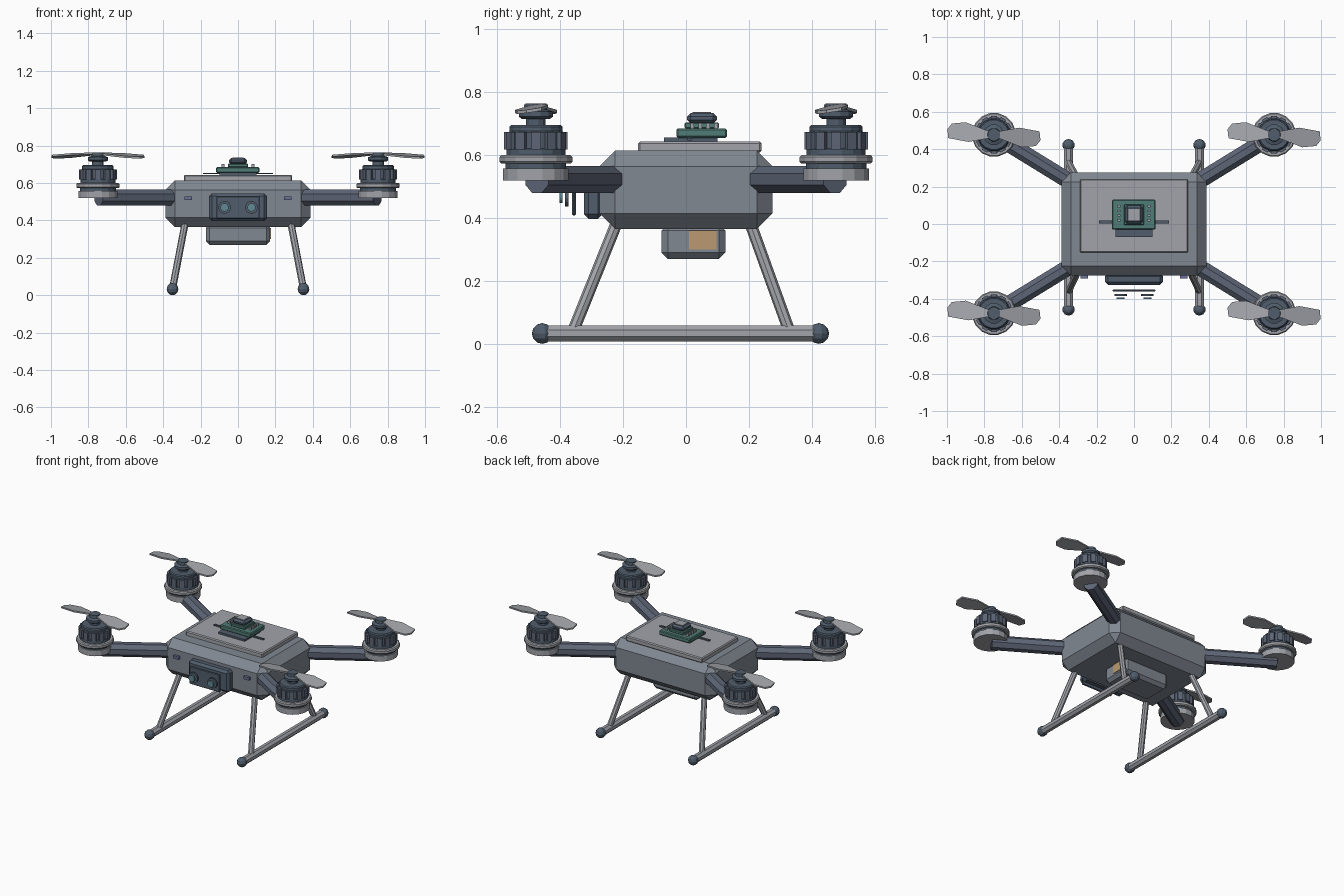
import bpy, bmesh
from math import pi, cos, sin
from mathutils import Vector, Matrix

if "Cube" in bpy.data.objects:
    bpy.data.objects.remove(bpy.data.objects["Cube"])


def material(name, rgb):
    m = bpy.data.materials.new(name)
    m.diffuse_color = (*rgb, 1)
    m.use_nodes = True
    m.node_tree.nodes["Principled BSDF"].inputs["Base Color"].default_value = m.diffuse_color
    return m


BODY = material("body_grey", (0.22, 0.25, 0.29))
DARK = material("dark_slate", (0.08, 0.11, 0.15))
STEEL = material("light_grey", (0.36, 0.37, 0.40))
ARM = material("arm_slate", (0.11, 0.13, 0.18))
GREEN = material("board_green", (0.08, 0.20, 0.18))
TAN = material("label_tan", (0.50, 0.32, 0.17))
LENS = material("lens_teal", (0.12, 0.25, 0.30))
LIGHT = material("marker_blue", (0.14, 0.16, 0.30))


def finish(name, bm, mat):
    bmesh.ops.recalc_face_normals(bm, faces=bm.faces)
    me = bpy.data.meshes.new(name)
    bm.to_mesh(me)
    bm.free()
    me.materials.append(mat)
    ob = bpy.data.objects.new(name, me)
    bpy.context.collection.objects.link(ob)
    return ob


def box(name, lo, hi, mat, bevel=0):
    lo, hi = Vector(lo), Vector(hi)
    bm = bmesh.new()
    bmesh.ops.create_cube(bm, size=1, matrix=Matrix.Translation((lo + hi) / 2)
                          @ Matrix.Diagonal((*(hi - lo), 1)))
    if bevel:
        bmesh.ops.bevel(bm, geom=bm.edges[:], offset=bevel, segments=1, affect='EDGES')
    return finish(name, bm, mat)


def rod(name, a, b, r, mat, sides=8):
    a, b = Vector(a), Vector(b)
    d = b - a
    m = (Matrix.Translation((a + b) / 2) @ d.to_track_quat('Z', 'Y').to_matrix().to_4x4()
         @ Matrix.Rotation(pi / sides, 4, 'Z'))
    bm = bmesh.new()
    bmesh.ops.create_cone(bm, cap_ends=True, segments=sides, radius1=r, radius2=r,
                          depth=d.length, matrix=m)
    return finish(name, bm, mat)


def lathe(name, x, y, profile, mat, sides=16):
    """Stack of rings (radius, z), capped at both ends."""
    bm = bmesh.new()
    rings = [[bm.verts.new((x + r * cos(2 * pi * (i + .5) / sides),
                            y + r * sin(2 * pi * (i + .5) / sides), z))
              for i in range(sides)] for r, z in profile]
    for p, q in zip(rings, rings[1:]):
        for i in range(sides):
            j = (i + 1) % sides
            bm.faces.new((p[i], p[j], q[j], q[i]))
    bm.faces.new(rings[0])
    bm.faces.new(rings[-1])
    return finish(name, bm, mat)


# Body shell and top hatch
box("body", (-.388, -.275, .365), (.388, .275, .614), BODY, .05)
box("top_hatch", (-.29, -.152, .608), (.29, .24, .643), STEEL, .006)

# Battery with label under the belly
box("battery", (-.172, -.078, .27), (.172, .125, .38), BODY, .02)
box("battery_label", (.165, .01, .30), (.176, .097, .36), TAN)

# Control board on the hatch
box("board_tray", (-.10, -.07, .643), (.10, .10, .656), DARK)
box("antenna_strip", (-.187, .004, .647), (.187, .018, .655), DARK)
box("circuit_board", (-.117, -.03, .655), (.115, .13, .685), GREEN, .005)
box("chip_base", (-.054, -.005, .684), (.054, .105, .704), GREEN, .004)
box("chip", (-.048, .003, .70), (.048, .098, .734), DARK, .012)
box("chip_cap", (-.03, .02, .733), (.03, .08, .737), STEEL)
for s in (-1, 1):
    for i in range(4):
        y = .02 + i * .025
        box("board_pin", (s * .08 - .008, y - .006, .684), (s * .08 + .008, y + .006, .702), STEEL)

# Front camera: housing, stand-off face plate and stacked lens discs
box("camera_housing", (-.155, -.325, .397), (.155, -.265, .545), DARK, .015)
box("camera_face", (-.115, -.362, .408), (.115, -.35, .53), DARK, .004)
for s in (-1, 1):
    x = s * .072
    rod("lens_ring", (x, -.384, .47), (x, -.373, .47), .034, DARK, 16)
    rod("lens", (x, -.402, .47), (x, -.392, .47), .022, LENS, 16)
    box("marker_light", (s * .267 - .02, -.292, .51), (s * .267 + .02, -.272, .529), LIGHT)


# Two-bladed propeller, drooping and twisted
def propeller(x, y):
    outline = [(.025, -.018), (.15, -.067), (.225, -.06), (.249, -.03),
               (.244, .018), (.135, .038), (.025, .018)]
    bm = bmesh.new()
    for s in (1, -1):
        loops = []
        for h in (0, .010):
            loops.append([bm.verts.new((x + s * u, y + s * v, .752 - .055 * u + .15 * v + h))
                          for u, v in outline])
        lo, hi = loops
        bm.faces.new(lo[::-1])
        bm.faces.new(hi)
        for i in range(len(lo)):
            j = (i + 1) % len(lo)
            bm.faces.new((lo[i], lo[j], hi[j], hi[i]))
    finish("propeller", bm, STEEL)


# Arms and motors at the four corners
for sx in (-1, 1):
    for sy in (-1, 1):
        x, y = sx * .749, sy * .477
        rod("arm", (sx * .28, sy * .188, .523), (sx * .745, sy * .474, .523), .0465, ARM)
        lathe("motor_mount", x, y, [(.106, .52), (.106, .558)], STEEL)
        lathe("motor_base", x, y, [(.098, .556), (.098, .578)], DARK)
        lathe("motor_flange", x, y, [(.112, .573), (.118, .579), (.118, .594), (.112, .60)], STEEL)
        lathe("motor_bell", x, y, [(.096, .598), (.096, .619), (.09, .621), (.09, .672),
                                   (.086, .676), (.086, .69), (.08, .696)], DARK)
        bm = bmesh.new()
        for i in range(12):
            bmesh.ops.create_cube(bm, size=1, matrix=Matrix.Translation((x, y, .646))
                                  @ Matrix.Rotation(i * pi / 6, 4, 'Z')
                                  @ Matrix.Translation((.09, 0, 0))
                                  @ Matrix.Diagonal((.022, .032, .055, 1)))
        finish("motor_fins", bm, ARM)
        lathe("motor_shaft", x, y, [(.032, .69), (.032, .718)], DARK, 12)
        lathe("propeller_hub", x, y, [(.045, .714), (.056, .722), (.056, .738),
                                      (.036, .745), (.034, .764)], DARK, 12)
        propeller(x, y)

# Landing gear: skids, rounded end caps and splayed struts
for s in (-1, 1):
    x = s * .35
    rod("skid", (x, -.457, .033), (x, .422, .033), .027, STEEL)
    for y in (-.457, .422):
        bm = bmesh.new()
        bmesh.ops.create_uvsphere(bm, u_segments=10, v_segments=6, radius=.033,
                                  matrix=Matrix.Translation((x, y, .033)))
        finish("skid_cap", bm, DARK)
    for foot, top in ((-.355, -.21), (.325, .195)):
        rod("strut", (s * .347, foot, .05), (s * .278, top, .41), .019, STEEL)
